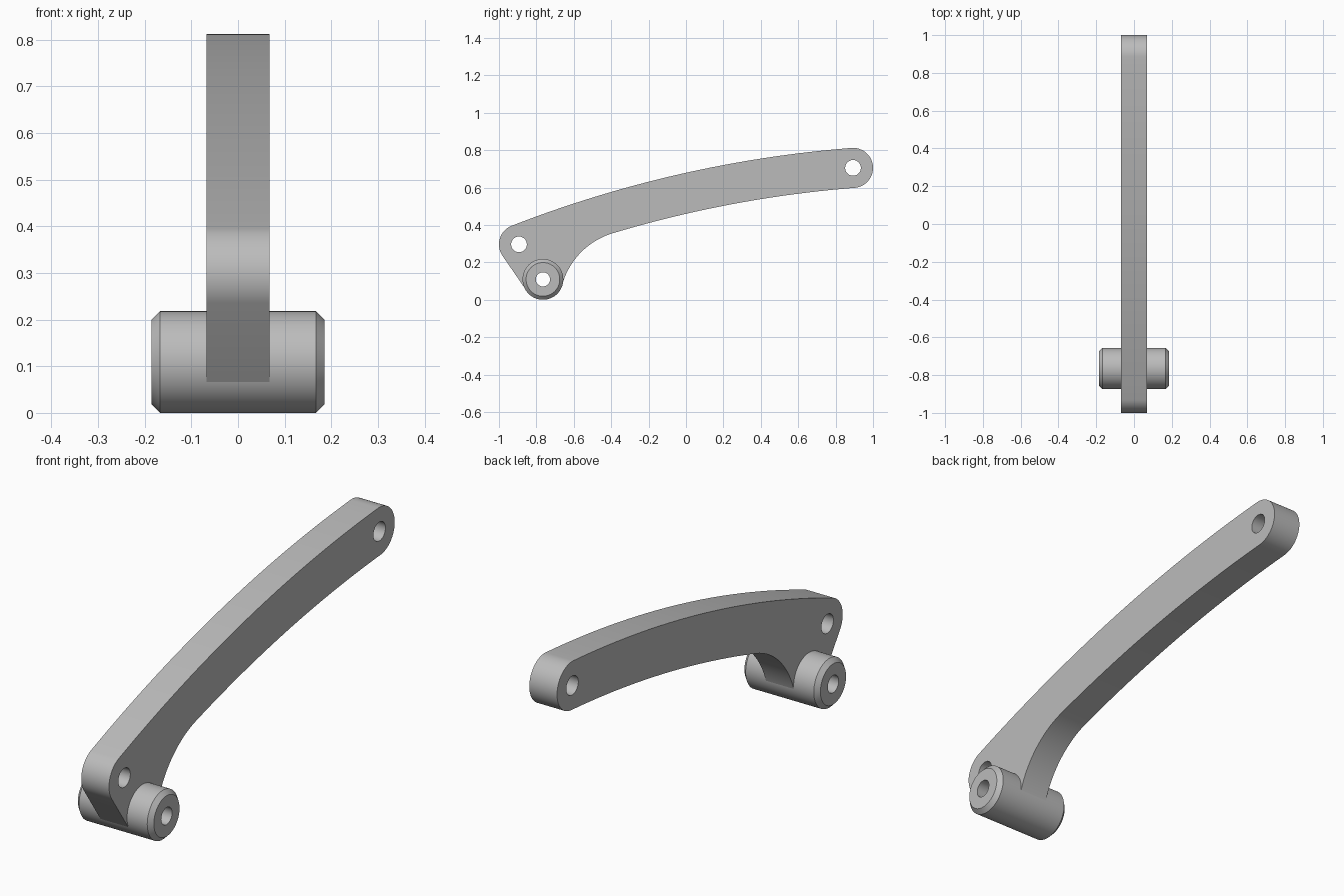
import bpy, bmesh
from math import pi, tau, cos, sin, atan2
from mathutils import Vector
from mathutils.geometry import intersect_sphere_sphere_2d

cube = bpy.data.objects.get("Cube")
if cube:
    bpy.data.objects.remove(cube, do_unlink=True)

grey = bpy.data.materials.new("plain grey")
grey.use_nodes = True
colour = (0.5, 0.5, 0.5, 1)
grey.diffuse_color = colour
grey.node_tree.nodes["Principled BSDF"].inputs["Base Color"].default_value = colour

# Main dimensions, as (y, z) positions and radii
REAR, FRONT, PIVOT = Vector((0.893, 0.705)), Vector((-0.893, 0.296)), Vector((-0.765, 0.109))
END_R, HOLE_R, FILLET_R, SAG = 0.107, 0.042, 0.4, 0.067
HALF_ARM, HALF_BOSS, BOSS_R, BORE_R, CHAMFER = 0.068, 0.186, 0.109, 0.038, 0.019


def arc(centre, radius, start, end, steps=32):
    angles = [start + (end - start) * i / steps for i in range(steps + 1)]
    return [centre + radius * Vector((cos(a), sin(a))) for a in angles]


def heading(v):
    return atan2(v.y, v.x)


def finish(name, bm):
    bmesh.ops.remove_doubles(bm, verts=bm.verts, dist=0.0001)
    bmesh.ops.recalc_face_normals(bm, faces=bm.faces)
    mesh = bpy.data.meshes.new(name)
    bm.to_mesh(mesh)
    bm.free()
    mesh.materials.append(grey)
    obj = bpy.data.objects.new(name, mesh)
    bpy.context.collection.objects.link(obj)
    bpy.ops.object.select_all(action="DESELECT")
    obj.select_set(True)
    bpy.context.view_layer.objects.active = obj
    bpy.ops.object.shade_smooth_by_angle(angle=pi / 6)


# Curved centre line of the arm
chord = REAR - FRONT
bow_r = chord.length ** 2 / (8 * SAG) + SAG / 2
up = Vector((-chord.y, chord.x)).normalized()
bow = (REAR + FRONT) / 2 - up * (bow_r - SAG)
a_front, a_rear = heading(FRONT - bow), heading(REAR - bow)

# Fillet between the underside and the pivot boss
hits = intersect_sphere_sphere_2d(bow, bow_r - END_R - FILLET_R, PIVOT, END_R + FILLET_R)
fillet = max(hits, key=lambda p: p.x)
a_fillet = heading(fillet - bow)
a_web = heading(PIVOT - FRONT) - pi / 2 + tau

outline = (arc(bow, bow_r + END_R, a_rear, a_front)
           + arc(FRONT, END_R, a_front, a_web)[1:]
           + arc(PIVOT, END_R, a_web, heading(fillet - PIVOT) + tau)[1:]
           + arc(fillet, FILLET_R, heading(PIVOT - fillet), a_fillet)[1:]
           + arc(bow, bow_r - END_R, a_fillet, a_rear)[1:]
           + arc(REAR, END_R, a_rear - pi, a_rear)[1:-1])
holes = [arc(c, r, 0, tau, 48)[:-1]
         for c, r in ((REAR, HOLE_R), (FRONT, HOLE_R), (PIVOT, BORE_R + 0.03))]

# Arm: filled outline with holes, extruded across x
bm = bmesh.new()
edges = []
for loop in [outline] + holes:
    verts = [bm.verts.new((-HALF_ARM, p.x, p.y)) for p in loop]
    edges += [bm.edges.new((v, verts[i - 1])) for i, v in enumerate(verts)]
bmesh.ops.triangle_fill(bm, edges=edges, use_beauty=True)
grown = bmesh.ops.extrude_face_region(bm, geom=bm.faces[:], use_keep_orig=True)
moved = [g for g in grown["geom"] if isinstance(g, bmesh.types.BMVert)]
bmesh.ops.translate(bm, verts=moved, vec=(2 * HALF_ARM, 0, 0))
finish("curved_arm", bm)

# Pivot boss: chamfered tube turned about the x axis
bm = bmesh.new()
side = [(HALF_BOSS, BORE_R), (HALF_BOSS, BOSS_R - CHAMFER), (HALF_BOSS - CHAMFER, BOSS_R)]
profile = side + [(-x, r) for x, r in reversed(side)]
ring = [bm.verts.new((x, PIVOT.x, PIVOT.y + r)) for x, r in profile]
loop = [bm.edges.new((v, ring[i - 1])) for i, v in enumerate(ring)]
bmesh.ops.spin(bm, geom=ring + loop, cent=(0, PIVOT.x, PIVOT.y), axis=(1, 0, 0),
               angle=tau, steps=64, use_duplicate=False)
finish("pivot_boss", bm)
